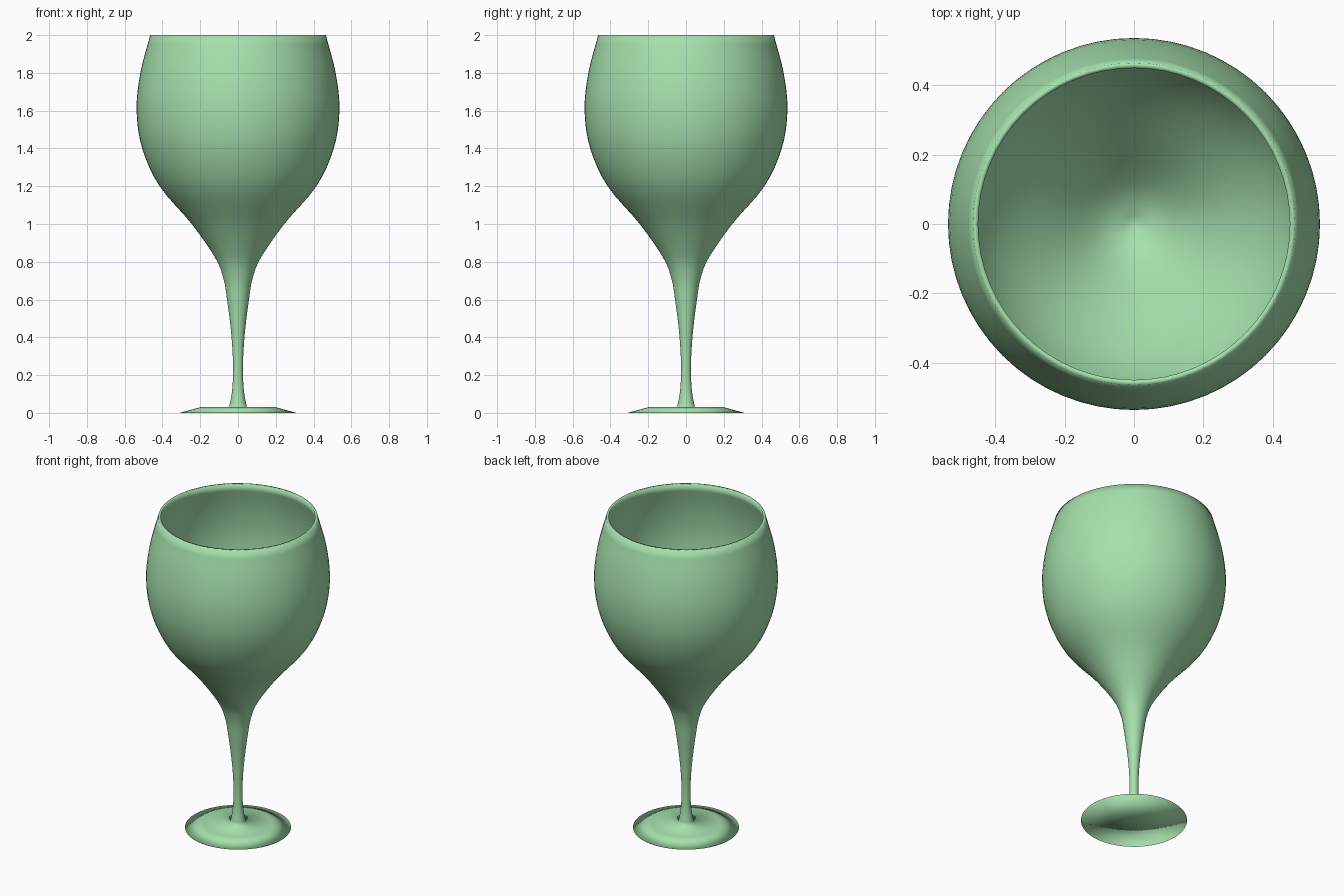
import bpy, bmesh, math
from mathutils import Vector

if "Cube" in bpy.data.objects:
    bpy.data.objects.remove(bpy.data.objects["Cube"])

SEGMENTS = 64


def smooth_curve(pts, steps=4):
    """Catmull-Rom curve through (radius, height) points."""
    p = [Vector(q) for q in pts]
    p = [2 * p[0] - p[1]] + p + [2 * p[-1] - p[-2]]
    out = []
    for i in range(1, len(p) - 2):
        a, b, c, d = p[i - 1:i + 3]
        for s in range(steps):
            t = s / steps
            out.append(0.5 * (2 * b + (c - a) * t + (2 * a - 5 * b + 4 * c - d) * t * t
                              + (3 * b - a - 3 * c + d) * t ** 3))
    return out + [p[-2]]


def lathe(name, profile, material):
    """Spin a profile around z."""
    bm = bmesh.new()
    verts = [bm.verts.new((r, 0, z)) for r, z in profile]
    edges = [bm.edges.new(pair) for pair in zip(verts, verts[1:])]
    bmesh.ops.spin(bm, geom=verts + edges, cent=(0, 0, 0), axis=(0, 0, 1),
                   angle=math.tau, steps=SEGMENTS, use_merge=True)
    bmesh.ops.remove_doubles(bm, verts=bm.verts, dist=1e-5)
    bmesh.ops.recalc_face_normals(bm, faces=bm.faces)
    for f in bm.faces:
        f.smooth = True
    mesh = bpy.data.meshes.new(name)
    bm.to_mesh(mesh)
    bm.free()
    mesh.materials.append(material)
    obj = bpy.data.objects.new(name, mesh)
    bpy.context.collection.objects.link(obj)
    return obj


green = bpy.data.materials.new("green_glass")
green.diffuse_color = (0.38, 0.75, 0.42, 1)
green.use_nodes = True
green.node_tree.nodes["Principled BSDF"].inputs["Base Color"].default_value = green.diffuse_color

# Foot: bevelled disc with a flat underside
foot = [(0, 0), (0.31, 0), (0.2, 0.03), (0.047, 0.03)]

# Stem flowing into the outside of the bowl
outside = smooth_curve([
    (0.047, 0.03), (0.031, 0.12), (0.026, 0.25), (0.036, 0.42), (0.058, 0.6),
    (0.077, 0.71), (0.12, 0.82), (0.245, 1.0), (0.415, 1.2), (0.507, 1.4),
    (0.537, 1.6), (0.517, 1.8), (0.465, 2.0)])

# Inside of the bowl, from the rim down to the rounded bottom
inside = smooth_curve([
    (0.45, 2.0), (0.502, 1.8), (0.521, 1.6), (0.491, 1.4), (0.397, 1.2),
    (0.227, 1.0), (0.1, 0.87), (0, 0.82)])

lathe("wine_glass", foot[:-1] + outside + inside, green)
